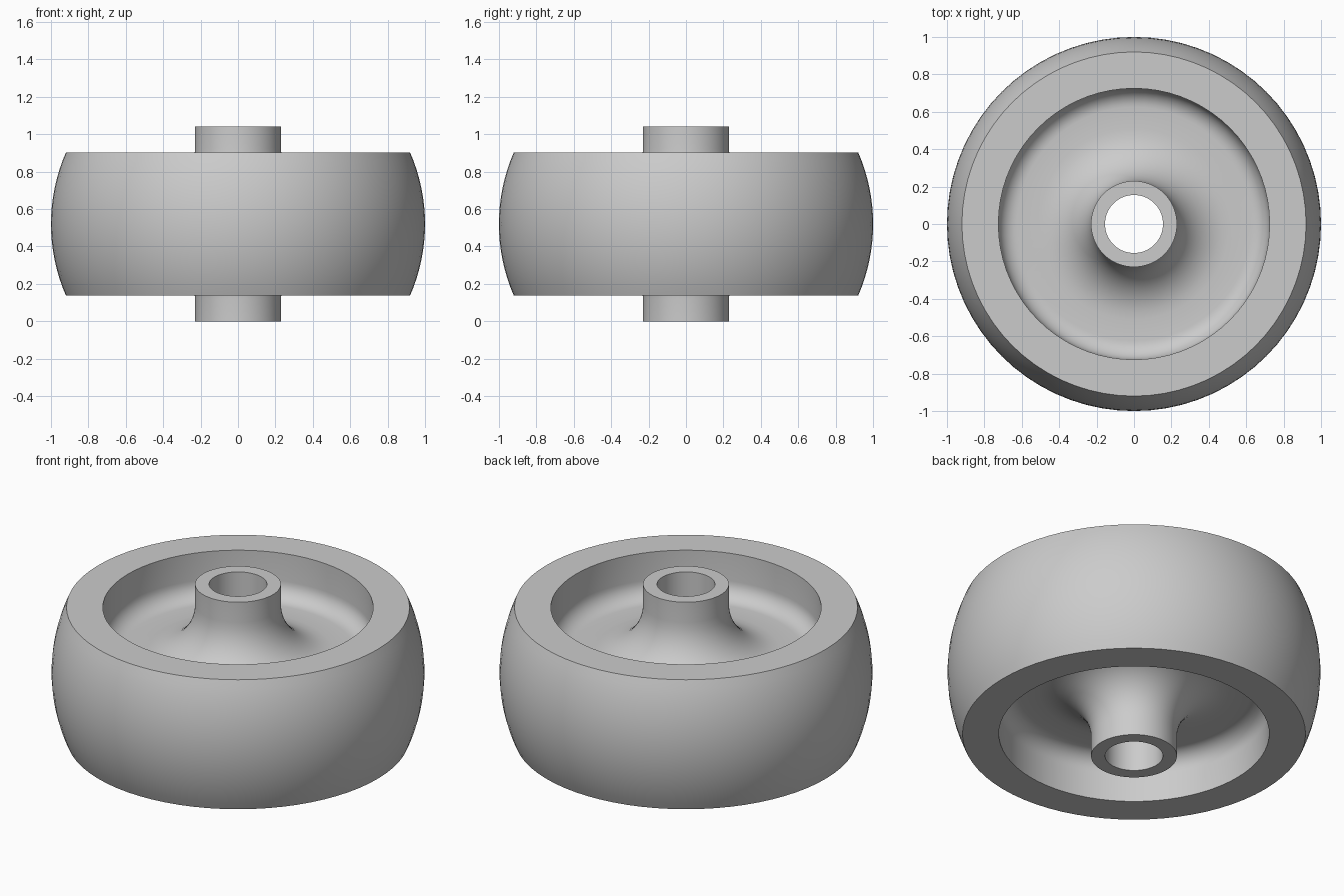
import bpy
import bmesh
import math
from mathutils import Vector

cube = bpy.data.objects.get("Cube")
if cube:
    bpy.data.objects.remove(cube, do_unlink=True)

SEGMENTS = 72
MID = 0.52            # height of the wheel's middle plane
HUB_R, BORE_R = 0.23, 0.155
TREAD_HALF, TREAD_R, SHOULDER_R = 0.383, 1.0, 0.92
RECESS_R, WEB_HALF = 0.725, 0.12
HUB_FILLET, RIM_FILLET = 0.28, 0.10

grey = bpy.data.materials.new("plain grey")
grey.use_nodes = True
colour = (0.6, 0.6, 0.6, 1.0)
grey.diffuse_color = colour
grey.node_tree.nodes["Principled BSDF"].inputs["Base Color"].default_value = colour


def arc(cx, cz, radius, start, end, steps):
    """Points (r, z) along an arc, angles in degrees."""
    angles = [math.radians(start + (end - start) * i / steps) for i in range(steps + 1)]
    return [(cx + radius * math.cos(a), cz + radius * math.sin(a)) for a in angles]


# Upper half of the cross-section, from the bore outward to the tread
half = [(BORE_R, MID), (HUB_R, MID)]
half[0] = (BORE_R, MID)
half[1:] = [(BORE_R, MID * 2), (HUB_R, MID * 2)]
half += arc(HUB_R + HUB_FILLET, MID + WEB_HALF + HUB_FILLET, HUB_FILLET, 180, 270, 10)
half += arc(RECESS_R - RIM_FILLET, MID + WEB_HALF + RIM_FILLET, RIM_FILLET, 270, 360, 8)
half.append((RECESS_R, MID + TREAD_HALF))

# Crowned tread: a shallow arc between the two shoulders
sag = TREAD_R - SHOULDER_R
crown = (TREAD_HALF ** 2 + sag ** 2) / (2 * sag)
edge_angle = math.degrees(math.asin(TREAD_HALF / crown))
half += arc(TREAD_R - crown, MID, crown, edge_angle, 0, 8)

# Mirror to the lower half, sharing the points on the middle plane
profile = half + [(r, 2 * MID - z) for r, z in reversed(half[1:-1])]

# Revolve the closed section around the axle
bm = bmesh.new()
ring = [bm.verts.new(Vector((r, 0, z))) for r, z in profile]
edges = [bm.edges.new((ring[i], ring[(i + 1) % len(ring)])) for i in range(len(ring))]
bmesh.ops.spin(bm, geom=ring + edges, cent=(0, 0, 0), axis=(0, 0, 1),
               angle=math.tau, steps=SEGMENTS, use_merge=True)
bmesh.ops.remove_doubles(bm, verts=bm.verts, dist=1e-5)
bmesh.ops.recalc_face_normals(bm, faces=bm.faces)

mesh = bpy.data.meshes.new("wheel")
bm.to_mesh(mesh)
bm.free()
mesh.materials.append(grey)
wheel = bpy.data.objects.new("wheel", mesh)
bpy.context.collection.objects.link(wheel)

# Smooth the curved surfaces, keep the rims crisp
bpy.ops.object.select_all(action='DESELECT')
wheel.select_set(True)
bpy.context.view_layer.objects.active = wheel
bpy.ops.object.shade_smooth_by_angle(angle=math.radians(30))
